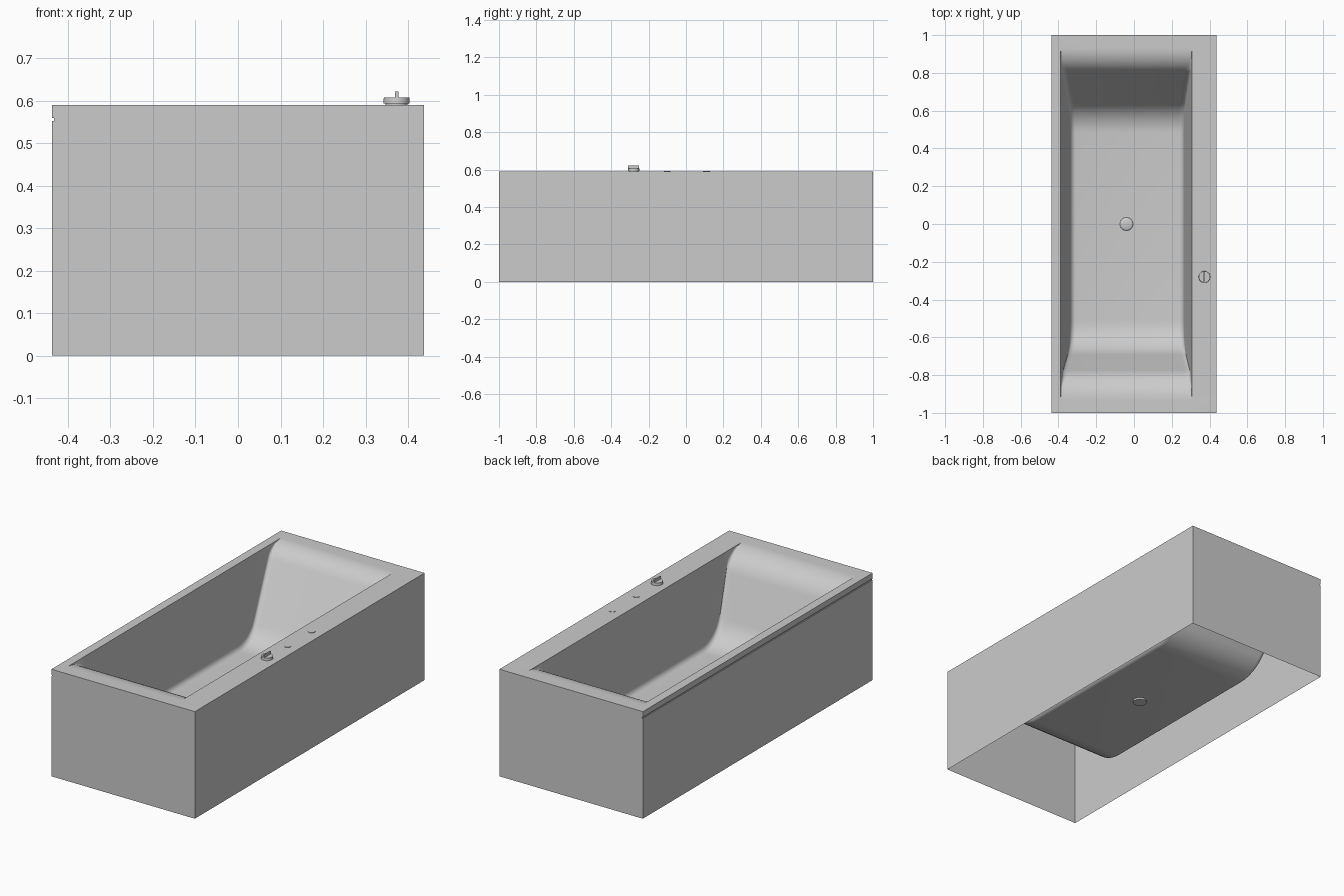
import bpy, bmesh
from math import sin, cos, pi, radians

if "Cube" in bpy.data.objects:
    bpy.data.objects.remove(bpy.data.objects["Cube"], do_unlink=True)

mat = bpy.data.materials.new("light grey")
mat.use_nodes = True
grey = (0.6, 0.6, 0.6, 1)
mat.diffuse_color = grey
mat.node_tree.nodes["Principled BSDF"].inputs["Base Color"].default_value = grey

W, RIM, FLOOR = 0.437, 0.59, 0.15


def finish(name, bm, angle=30):
    mesh = bpy.data.meshes.new(name)
    bm.to_mesh(mesh)
    bm.free()
    mesh.materials.append(mat)
    obj = bpy.data.objects.new(name, mesh)
    bpy.context.collection.objects.link(obj)
    bpy.ops.object.select_all(action='DESELECT')
    obj.select_set(True)
    bpy.context.view_layer.objects.active = obj
    bpy.ops.object.shade_smooth_by_angle(angle=radians(angle))
    return obj


def end_curve(y0, y1, y2, y3, slope, steps=10):
    """Lengthwise profile: floor fillet, straight slope, rounded lip."""
    angles = [slope * i / steps for i in range(steps + 1)]
    low, high = (y1 - y0) / sin(slope), (y3 - y2) / sin(slope)
    pts = [(y0 + low * sin(t), FLOOR + low * (1 - cos(t))) for t in angles]
    pts += [(y3 - high * sin(t), RIM - high * (1 - cos(t))) for t in reversed(angles)]
    return pts + [(1.0, RIM)]


def basin_half(z, top_x, bottom_x, steps=6):
    """Half cross-section from wall top down to the rounded floor edge."""
    depth = RIM - z
    x = top_x + (bottom_x - top_x) * depth / (RIM - FLOOR)
    r = min(0.03, depth / 2)
    side = 1 if top_x < 0 else -1
    pts = [(top_x, RIM)]
    for i in range(steps + 1):
        t = pi / 2 * i / steps
        pts.append((x + side * r * (1 - cos(t)), z + r * (1 - sin(t))))
    return pts


# Outer sides, the left one with a fine shadow groove under the rim
groove = [(-W, 0), (-W, 0.552), (-W + 0.004, 0.552),
          (-W + 0.004, 0.559), (-W, 0.559), (-W, RIM)]
plain = [(W, RIM), (W, 0)]

# Tub body: one loft along the length
back = end_curve(0.48, 0.64, 0.81, 0.93, radians(59))
front = end_curve(0.51, 0.69, 0.775, 0.93, radians(68))
stations = [(-y, z) for y, z in reversed(front)] + back

bm = bmesh.new()
rows = []
for y, z in stations:
    section = (groove + basin_half(z, -0.388, -0.338)
               + basin_half(z, 0.306, 0.264)[::-1] + plain)
    rows.append([bm.verts.new((x, y, h)) for x, h in section])
for a, b in zip(rows, rows[1:]):
    for i in range(len(a) - 1):
        bm.faces.new((a[i], a[i + 1], b[i + 1], b[i]))
for row in (rows[0], rows[-1]):
    bm.faces.new(row[:len(groove)] + row[-len(plain):])
bmesh.ops.remove_doubles(bm, verts=bm.verts, dist=1e-5)
bmesh.ops.dissolve_degenerate(bm, edges=bm.edges, dist=1e-5)
bmesh.ops.recalc_face_normals(bm, faces=bm.faces)
bm.faces.ensure_lookup_table()
cap = min(bm.faces, key=lambda f: f.calc_center_median().y)
if cap.normal.y > 0:
    bmesh.ops.reverse_faces(bm, faces=bm.faces)
finish("tub_body", bm)


def disc(name, x, y, z0, z1, r, bevel=0.0):
    bm = bmesh.new()
    bmesh.ops.create_cone(bm, cap_ends=True, segments=32,
                          radius1=r, radius2=r - bevel, depth=z1 - z0)
    bmesh.ops.translate(bm, verts=bm.verts, vec=(x, y, (z0 + z1) / 2))
    return finish(name, bm)


# Rim buttons and control knob
for name, y in (("back_button", 0.11), ("front_button", -0.1)):
    disc(name, 0.372, y, RIM - 0.002, RIM + 0.002, 0.018)
disc("knob_stem", 0.373, -0.28, RIM - 0.002, RIM + 0.004, 0.026)
disc("knob_dial", 0.373, -0.28, RIM + 0.003, RIM + 0.017, 0.031, 0.001)

bm = bmesh.new()
bmesh.ops.create_cube(bm, size=1)
bmesh.ops.scale(bm, verts=bm.verts, vec=(0.008, 0.058, 0.018))
bmesh.ops.translate(bm, verts=bm.verts, vec=(0.373, -0.28, RIM + 0.022))
finish("knob_grip", bm)

# Domed drain cover in the floor, with its fitting underneath
bm = bmesh.new()
bmesh.ops.create_uvsphere(bm, u_segments=32, v_segments=16, radius=0.035)
bmesh.ops.scale(bm, verts=bm.verts, vec=(1, 1, 0.25))
bmesh.ops.translate(bm, verts=bm.verts, vec=(-0.04, 0, FLOOR))
finish("drain_cover", bm, 60)
disc("drain_fitting", -0.04, 0, FLOOR - 0.01, FLOOR, 0.035)
